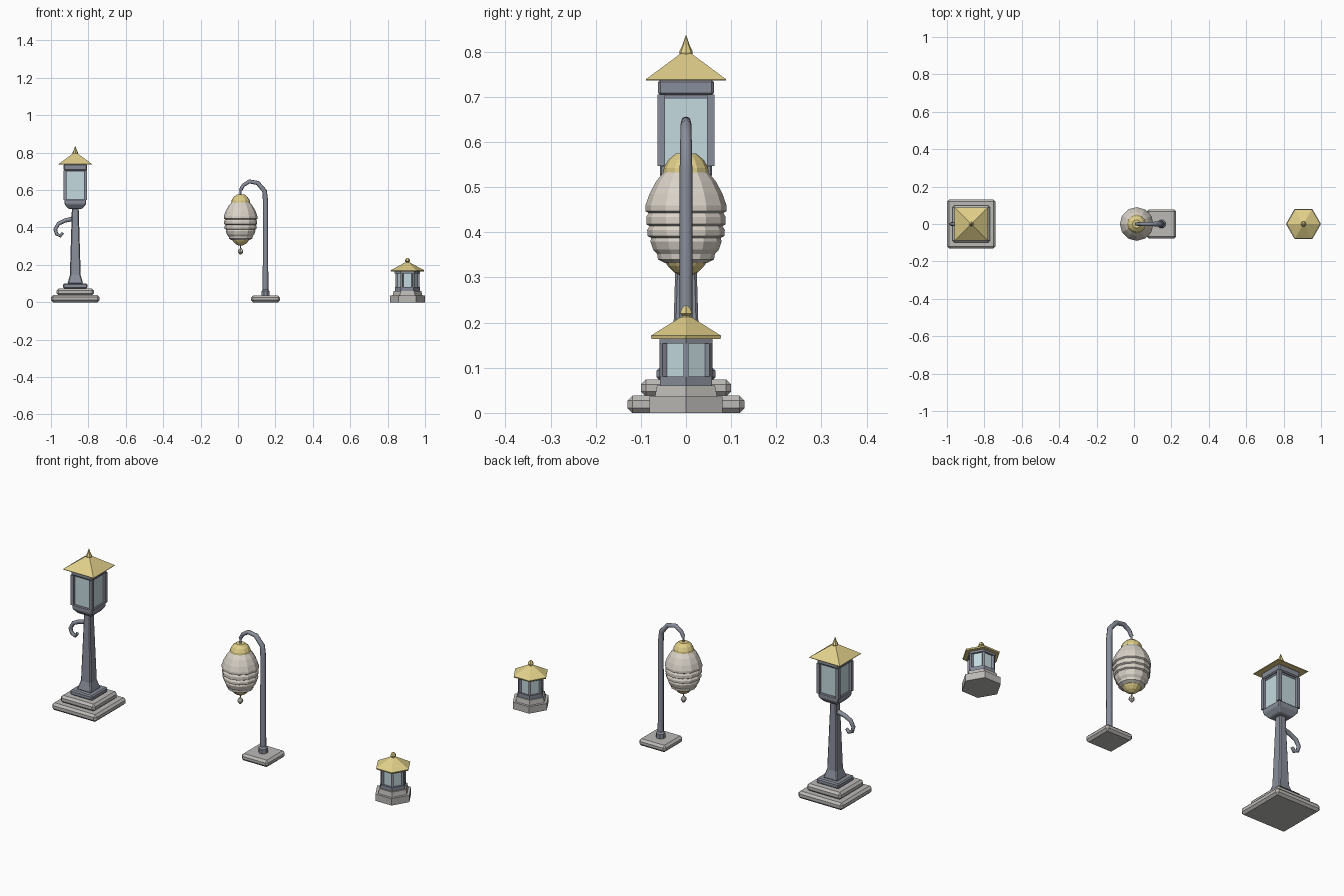
import bpy, bmesh
from math import pi, cos, sin, sqrt

if "Cube" in bpy.data.objects:
    bpy.data.objects.remove(bpy.data.objects["Cube"])


def material(name, rgb):
    m = bpy.data.materials.new(name)
    m.diffuse_color = (*rgb, 1)
    m.use_nodes = True
    m.node_tree.nodes["Principled BSDF"].inputs["Base Color"].default_value = m.diffuse_color
    return m


STONE = material("stone", (0.50, 0.49, 0.47))
METAL = material("metal", (0.25, 0.27, 0.32))
GOLD = material("gold", (0.74, 0.62, 0.25))
GLASS = material("glass", (0.56, 0.70, 0.74))
PAPER = material("paper", (0.70, 0.65, 0.58))


def finish(name, bm, mat, bevel=0):
    bmesh.ops.recalc_face_normals(bm, faces=bm.faces)
    me = bpy.data.meshes.new(name)
    bm.to_mesh(me)
    bm.free()
    me.materials.append(mat)
    ob = bpy.data.objects.new(name, me)
    bpy.context.collection.objects.link(ob)
    if bevel:
        mod = ob.modifiers.new("bevel", 'BEVEL')
        mod.width, mod.segments = bevel, 1
    return ob


def loft(name, x, n, profile, mat, y=0, turn=0.0, bevel=0):
    """Stack of n-sided rings given as (radius, z), capped at both ends."""
    bm = bmesh.new()
    rings = [[bm.verts.new((x + r * cos(turn + 2 * pi * i / n),
                            y + r * sin(turn + 2 * pi * i / n), z))
              for i in range(n)] for r, z in profile]
    for a, b in zip(rings, rings[1:]):
        for i in range(n):
            j = (i + 1) % n
            bm.faces.new((a[i], a[j], b[j], b[i]))
    bm.faces.new(rings[0][::-1])
    bm.faces.new(rings[-1])
    return finish(name, bm, mat, bevel)


def square(name, x, profile, mat, y=0, bevel=0):
    """Square loft given as (half width, z)."""
    return loft(name, x, 4, [(h * sqrt(2), z) for h, z in profile], mat, y, pi / 4, bevel)


def tube(name, points, mat, sides_res=2):
    """Bent rod along (x, z, radius) points in the y = 0 plane."""
    cu = bpy.data.curves.new(name, 'CURVE')
    cu.dimensions = '3D'
    cu.bevel_depth, cu.bevel_resolution, cu.use_fill_caps = 1, sides_res, True
    sp = cu.splines.new('POLY')
    sp.points.add(len(points) - 1)
    for p, (x, z, r) in zip(sp.points, points):
        p.co, p.radius = (x, 0, z, 1), r
    cu.materials.append(mat)
    ob = bpy.data.objects.new(name, cu)
    bpy.context.collection.objects.link(ob)


# Tall square street lamp
X = -0.87
square("tall_base_step", X, [(.13, 0), (.13, .038)], STONE, bevel=.011)
square("tall_upper_step", X, [(.10, .036), (.10, .074)], STONE, bevel=.011)
square("tall_plinth", X, [(.065, .073), (.065, .10)], METAL, bevel=.006)
square("tall_column", X, [(.042, .098), (.039, .11), (.029, .145), (.018, .51)], METAL, bevel=.005)
square("lantern_cup", X, [(.038, .50), (.058, .525), (.058, .55)], METAL, bevel=.004)
square("tall_glass", X, [(.05, .545), (.05, .705)], GLASS)
for sx in (-1, 1):
    for sy in (-1, 1):
        square("tall_corner_post", X + sx * .0545, [(.0085, .547), (.0085, .705)], METAL, y=sy * .0545)
square("tall_top_neck", X, [(.052, .696), (.052, .708)], METAL)
square("tall_top_frame", X, [(.062, .704), (.062, .738)], METAL, bevel=.005)
square("tall_roof", X, [(.088, .736), (.089, .739), (.012, .796)], GOLD)
loft("tall_finial", X, 8, [(.014, .79), (.015, .80), (.008, .815), (.001, .836)], GOLD)
tube("side_hook", [(X, .45, .013), (-.925, .437, .011), (-.96, .42, .0105), (-.977, .39, .01),
                   (-.97, .365, .0095), (-.95, .355, .009), (-.937, .372, .008)], METAL)

# Hanging paper lantern on a curved pole
PX, LX = .147, .014
square("pole_base", PX, [(.078, 0), (.078, .036)], STONE, bevel=.011)
loft("pole_collar", PX, 8, [(.023, .034), (.023, .06), (.016, .068)], METAL, turn=pi / 8)
tube("curved_pole", [(PX, .03, .015), (PX, .54, .014), (.142, .595, .013), (.105, .638, .012),
                     (.06, .646, .011), (.028, .625, .010), (LX, .60, .009)], METAL)
tube("hanging_rod", [(LX, .61, .005), (LX, .565, .005)], METAL)
loft("lantern_cap", LX, 12, [(.05, .533), (.049, .543), (.04, .56), (.022, .575)], GOLD)
loft("paper_lantern", LX, 12,
     [(.048, .535), (.066, .513), (.081, .485), (.090, .459), (.090, .447), (.083, .443),
      (.088, .434), (.088, .418), (.081, .414), (.086, .405), (.085, .392), (.077, .388),
      (.079, .380), (.073, .362), (.064, .352), (.062, .340), (.046, .332)], PAPER)
loft("lantern_foot", LX, 12, [(.048, .338), (.040, .325), (.027, .312), (.010, .303)], GOLD)
tube("pendant_cord", [(LX, .31, .003), (LX, .28, .003)], METAL)
loft("pendant", LX, 8, [(.003, .29), (.013, .278), (.014, .268), (.004, .255)], PAPER)

# Small hexagonal garden lantern
X = .906
loft("garden_base", X, 6, [(.094, 0), (.094, .036)], STONE)
loft("garden_upper_base", X, 6, [(.080, .034), (.074, .061)], STONE)
loft("garden_sill", X, 6, [(.067, .058), (.067, .081)], METAL)
loft("garden_glass", X, 6, [(.056, .078), (.056, .158)], GLASS)
for i in range(6):
    a = pi * i / 3
    loft("garden_post", X + .058 * cos(a), 4, [(.0085, .078), (.0085, .158)], METAL,
         y=.058 * sin(a), turn=a + pi / 4)
loft("garden_top_ring", X, 6, [(.068, .154), (.068, .168)], METAL)
loft("garden_roof", X, 6, [(.088, .164), (.090, .171), (.014, .212)], GOLD)
loft("garden_finial_neck", X, 6, [(.009, .208), (.009, .218)], GOLD)
loft("garden_finial", X, 6, [(.008, .215), (.015, .220), (.011, .231), (.003, .238)], GOLD)
